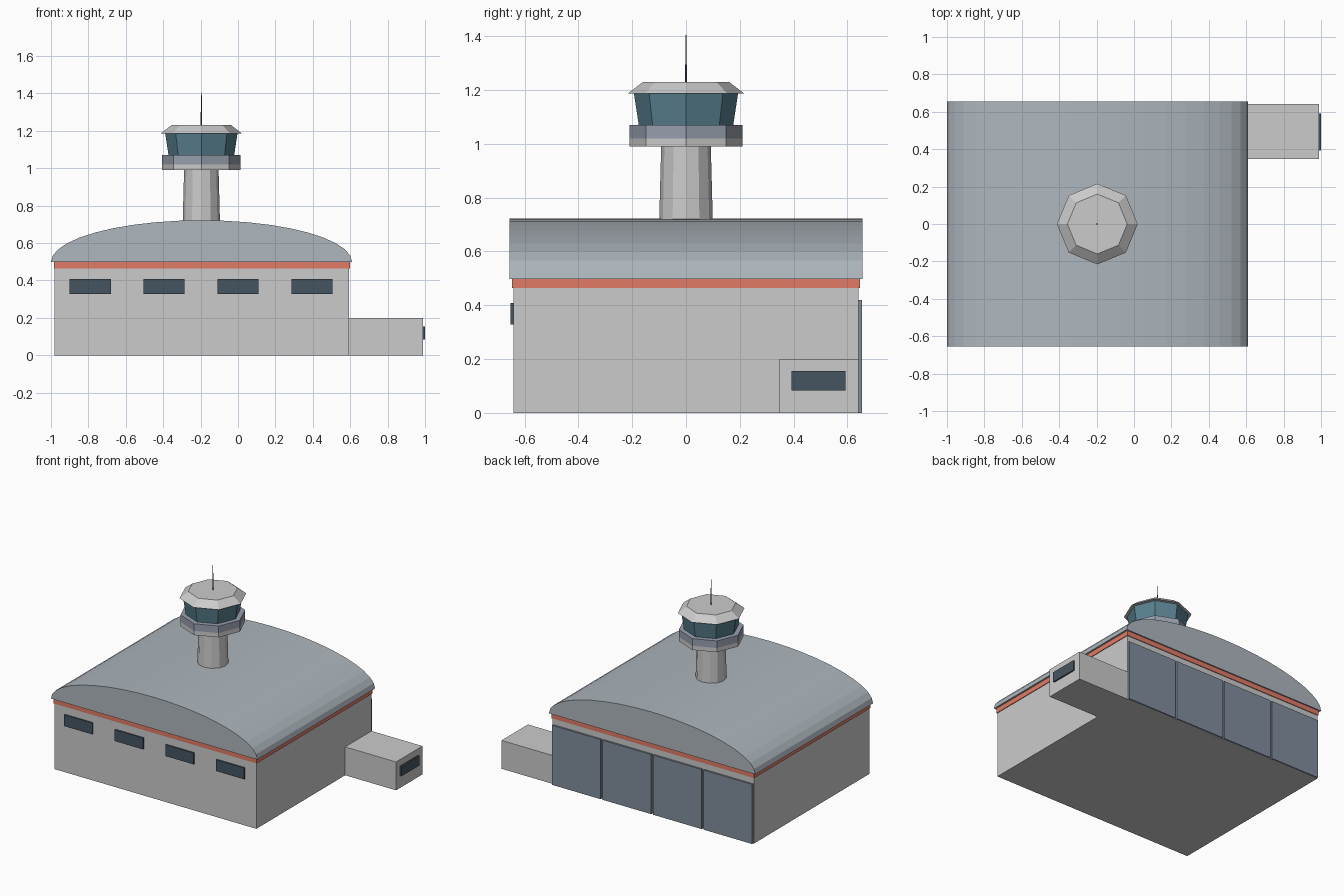
import bpy, bmesh
from math import cos, sin, pi

if "Cube" in bpy.data.objects:
    bpy.data.objects.remove(bpy.data.objects["Cube"])


def mat(name, rgb):
    m = bpy.data.materials.new(name)
    m.diffuse_color = (*rgb, 1)
    m.use_nodes = True
    m.node_tree.nodes["Principled BSDF"].inputs["Base Color"].default_value = m.diffuse_color
    return m


RED = mat("red_trim", (0.75, 0.2, 0.13))
DARK = mat("dark_glass", (0.06, 0.09, 0.12))
TEAL = mat("teal_glass", (0.1, 0.22, 0.28))
ROOF = mat("roof_metal", (0.42, 0.47, 0.51))
DOOR = mat("door_metal", (0.22, 0.27, 0.34))
RAIL = mat("parapet_metal", (0.31, 0.35, 0.42))


def finish(name, bm, material):
    bmesh.ops.recalc_face_normals(bm, faces=bm.faces)
    me = bpy.data.meshes.new(name)
    bm.to_mesh(me)
    bm.free()
    ob = bpy.data.objects.new(name, me)
    bpy.context.collection.objects.link(ob)
    if material:
        me.materials.append(material)
    return ob


def box(name, x, y, z, material=None):
    """Box from (min, max) pairs."""
    bm = bmesh.new()
    bmesh.ops.create_cube(bm, size=1)
    for v in bm.verts:
        v.co = [(r[0] + r[1]) / 2 + c * (r[1] - r[0]) for r, c in zip((x, y, z), v.co)]
    return finish(name, bm, material)


TX = -0.196  # tower axis


def drum(name, sides, r0, r1, z0, z1, material=None):
    """Tapered prism on the tower axis, with corners on the x and y axes."""
    bm = bmesh.new()
    rings = []
    for r, z in ((r0, z0), (r1, z1)):
        rings.append([bm.verts.new((TX + r * cos(2 * pi * i / sides),
                                    r * sin(2 * pi * i / sides), z)) for i in range(sides)])
    for i in range(sides):
        j = (i + 1) % sides
        bm.faces.new((rings[0][i], rings[0][j], rings[1][j], rings[1][i]))
    for ring in rings:
        bm.faces.new(ring)
    return finish(name, bm, material)


# Hall and coloured band under the eaves
box("hall_walls", (-0.98, 0.593), (-0.642, 0.642), (0, 0.498))
box("trim_band", (-0.985, 0.598), (-0.647, 0.647), (0.464, 0.499), RED)

# Arched roof: half ellipse extruded along y
bm = bmesh.new()
N = 20
arch = [bm.verts.new((-0.195 + 0.805 * cos(pi * i / N), -0.656, 0.498 + 0.224 * sin(pi * i / N)))
        for i in range(N + 1)]
face = bm.faces.new(arch)
ext = bmesh.ops.extrude_face_region(bm, geom=[face])
bmesh.ops.translate(bm, vec=(0, 1.312, 0),
                    verts=[g for g in ext["geom"] if isinstance(g, bmesh.types.BMVert)])
finish("arched_roof", bm, ROOF)

# Four front windows and four back hangar doors
for i in range(4):
    wx = -0.79 + 0.395 * i
    box(f"front_window_{i + 1}", (wx - 0.11, wx + 0.11), (-0.652, -0.63), (0.329, 0.409), DARK)
    dx = -0.785 + 0.394 * i
    box(f"hangar_door_{i + 1}", (dx - 0.19, dx + 0.19), (0.63, 0.655), (0, 0.42), DOOR)

# Side annex
box("annex", (0.58, 0.99), (0.347, 0.641), (0, 0.2))
box("annex_window", (0.98, 1.0), (0.393, 0.592), (0.084, 0.155), DARK)

# Control tower
drum("tower_shaft", 12, 0.108, 0.092, 0.4, 1.0)
drum("gallery_floor", 8, 0.21, 0.21, 0.99, 1.02)
drum("gallery_parapet", 8, 0.21, 0.21, 1.02, 1.07, RAIL)
drum("cab_glass", 8, 0.174, 0.194, 1.06, 1.19, TEAL)
drum("cab_roof", 8, 0.216, 0.16, 1.187, 1.23)
drum("antenna", 6, 0.004, 0.002, 1.225, 1.405, DARK)
